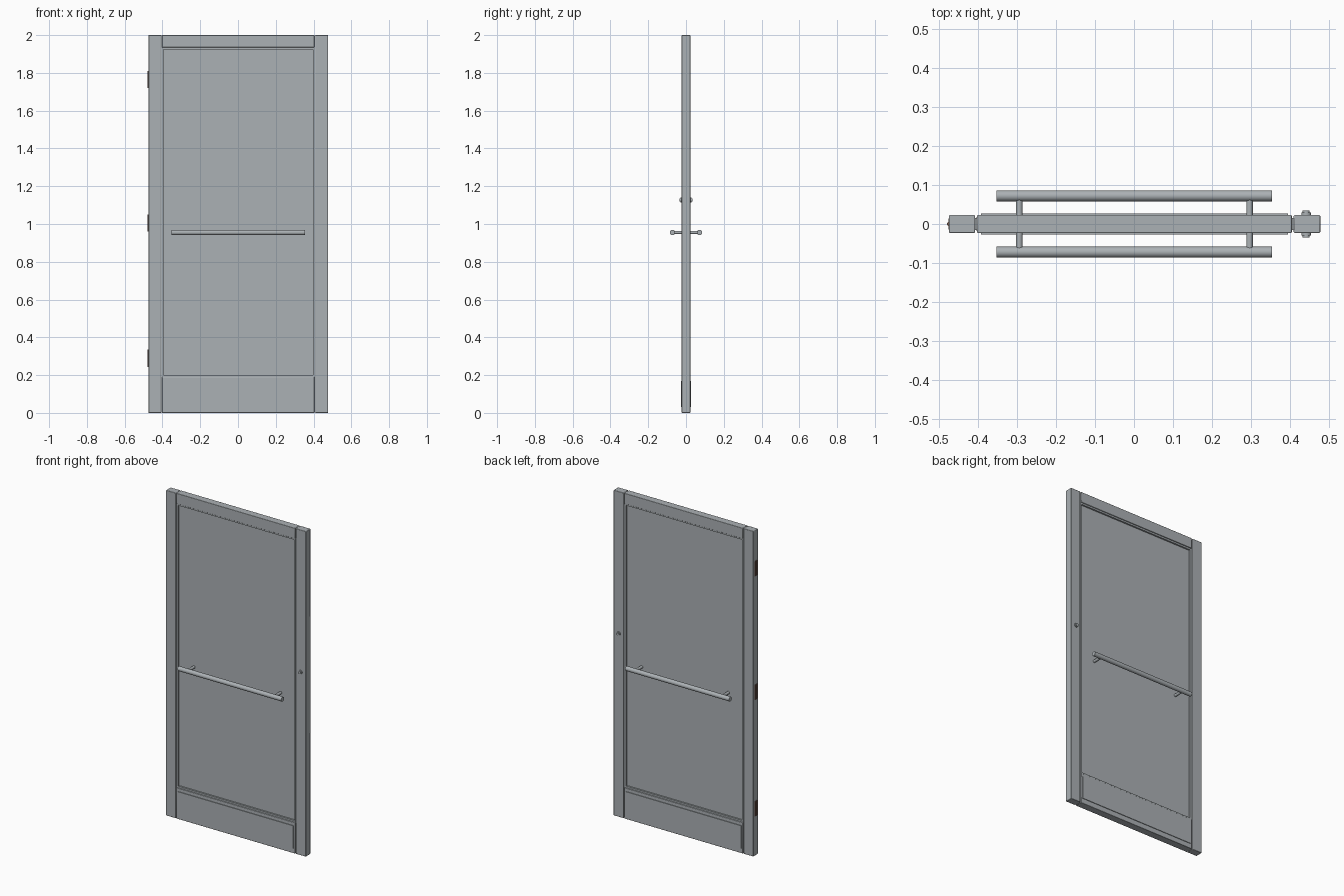
import bpy, math
from mathutils import Vector

old = bpy.data.objects.get("Cube")
if old:
    bpy.data.objects.remove(old, do_unlink=True)


def material(name, rgb):
    m = bpy.data.materials.new(name)
    m.use_nodes = True
    m.diffuse_color = (*rgb, 1)
    m.node_tree.nodes["Principled BSDF"].inputs["Base Color"].default_value = (*rgb, 1)
    return m


METAL = material("grey metal", (0.41, 0.44, 0.46))
BROWN = material("brown hinge", (0.17, 0.10, 0.075))


def box(name, x0, x1, y0, y1, z0, z1, mat=METAL, bevel=0):
    bpy.ops.mesh.primitive_cube_add(size=1)
    o = bpy.context.object
    o.name = name
    o.scale = (x1 - x0, y1 - y0, z1 - z0)
    o.location = ((x0 + x1) / 2, (y0 + y1) / 2, (z0 + z1) / 2)
    bpy.ops.object.transform_apply(location=False, rotation=False, scale=True)
    o.data.materials.append(mat)
    if bevel:
        b = o.modifiers.new("edge", "BEVEL")
        b.width, b.segments = bevel, 2
        bpy.ops.object.shade_smooth_by_angle()
    return o


def rod(name, start, end, radius, mat=METAL, sides=24):
    a, b = Vector(start), Vector(end)
    bpy.ops.mesh.primitive_cylinder_add(vertices=sides, radius=radius,
                                        depth=(b - a).length, location=(a + b) / 2)
    o = bpy.context.object
    o.name = name
    o.rotation_euler = (b - a).to_track_quat("Z", "Y").to_euler()
    o.data.materials.append(mat)
    bpy.ops.object.shade_smooth_by_angle()
    return o


T = 0.023                      # half thickness of the door
IN_R, IN_L = -0.403, 0.405     # inner edges of the stiles

# Frame: two stiles, two rails, and narrow recessed joints between them
box("right_stile", -0.474, IN_R - 0.004, -T, T, 0, 2, bevel=0.003)
box("left_stile", IN_L + 0.004, 0.477, -T, T, 0, 2, bevel=0.003)
for name, z0, z1 in (("bottom_rail", 0, 0.19), ("top_rail", 1.935, 2)):
    box(name, IN_R + 0.001, IN_L - 0.001, -T, T, z0, z1, bevel=0.002)
for name, x in (("right_joint", IN_R), ("left_joint", IN_L)):
    box(name, x - 0.006, x + 0.006, -0.016, 0.016, 0.002, 1.998)

# Panel with glazing stops around it
box("panel", IN_R, IN_L, -0.008, 0.008, 0.18, 1.94)
S = 0.018
box("right_stop", IN_R, IN_R + 0.009, -S, S, 0.188, 1.937)
box("left_stop", IN_L - 0.009, IN_L, -S, S, 0.188, 1.937)
box("bottom_stop", IN_R + 0.009, IN_L - 0.009, -S, S, 0.188, 0.2)
box("top_stop", IN_R + 0.009, IN_L - 0.009, -S, S, 1.925, 1.937)

# Fittings on both faces
for side, s in (("front", -1), ("back", 1)):
    y0, y1 = sorted((s * (T - 0.001), s * 0.027))
    box(side + "_kick_plate", -0.392, 0.394, y0, y1, 0.03, 0.17)
    rod(side + "_push_bar", (-0.352, s * 0.072, 0.955), (0.354, s * 0.072, 0.955), 0.014)
    for end, x in (("right", -0.294), ("left", 0.296)):
        rod(f"{side}_{end}_bar_post", (x, 0, 0.955), (x, s * 0.07, 0.955), 0.0085)
    rod(side + "_lock_ring", (0.441, 0, 1.127), (0.441, s * 0.029, 1.127), 0.0125)
    rod(side + "_lock_core", (0.441, 0, 1.127), (0.441, s * 0.034, 1.127), 0.009)

# Hinges on the right edge
for place, z in (("bottom", 0.289), ("middle", 1.005), ("top", 1.765)):
    box(place + "_hinge_leaf", -0.4755, -0.47, -0.014, 0.014, z - 0.046, z + 0.046, BROWN)
    rod(place + "_hinge_pin", (-0.4735, 0, z - 0.046), (-0.4735, 0, z + 0.046), 0.0055, BROWN)
